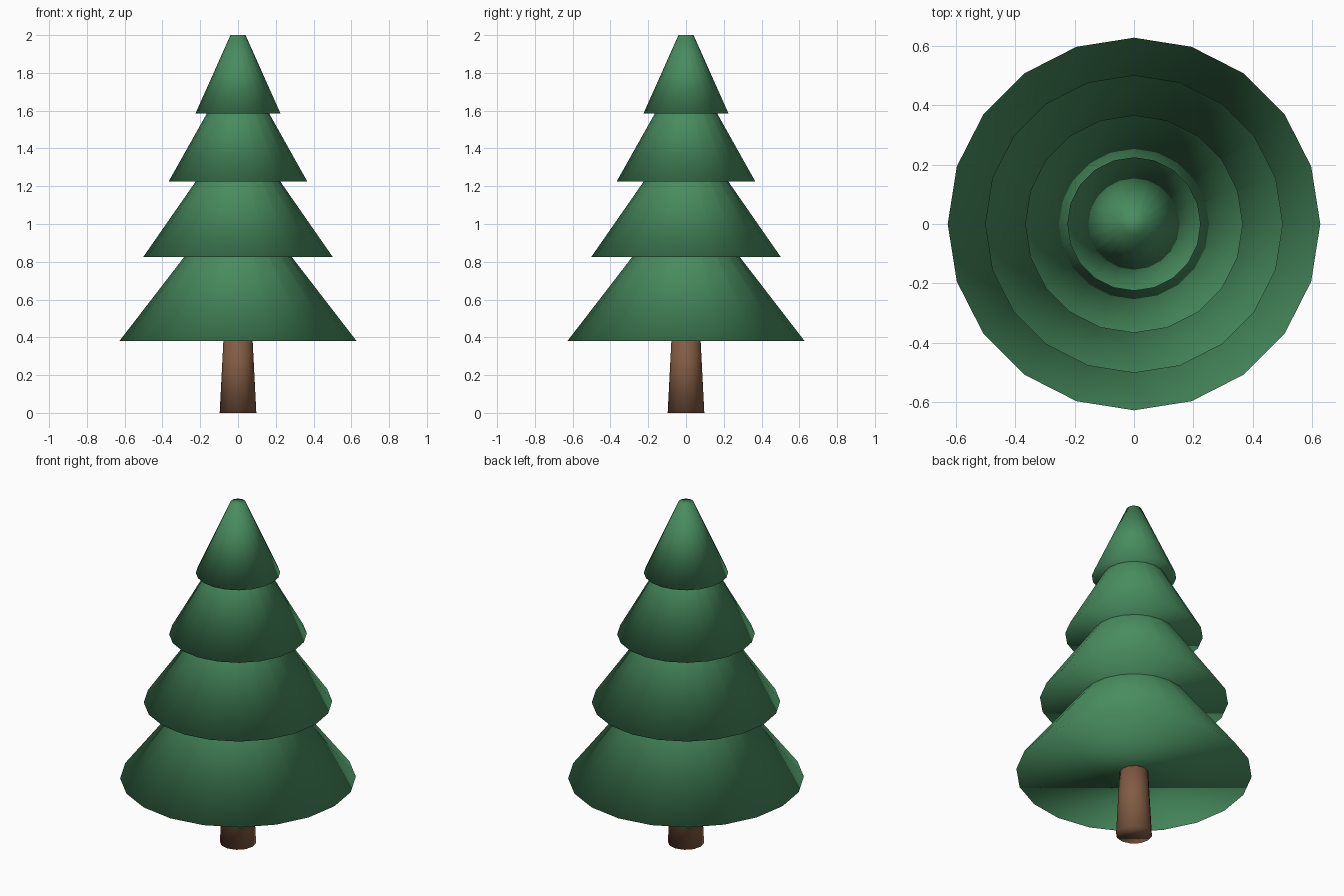
import bpy

if "Cube" in bpy.data.objects:
    bpy.data.objects.remove(bpy.data.objects["Cube"])


def make_material(name, color):
    mat = bpy.data.materials.new(name)
    mat.diffuse_color = (*color, 1.0)
    mat.use_nodes = True
    mat.node_tree.nodes["Principled BSDF"].inputs["Base Color"].default_value = mat.diffuse_color
    return mat


GREEN = make_material("needle_green", (0.064, 0.262, 0.113))
BROWN = make_material("bark_brown", (0.220, 0.105, 0.056))


def cone(name, z_low, z_high, r_low, r_high, sides, mat):
    """Capped tapered cone, fully smooth shaded."""
    bpy.ops.mesh.primitive_cone_add(
        vertices=sides, radius1=r_low, radius2=r_high, depth=z_high - z_low,
        location=(0, 0, (z_low + z_high) / 2))
    obj = bpy.context.object
    obj.name = name
    obj.data.materials.append(mat)
    bpy.ops.object.shade_smooth()
    return obj


# Tapered trunk, its top just inside the lowest tier
cone("trunk", 0.0, 0.45, 0.097, 0.074, 12, BROWN)

# Foliage tiers, each reaching up inside the next: base z, top z, base r, top r
tiers = [
    (0.38, 1.13, 0.628, 0.05),
    (0.825, 1.475, 0.502, 0.05),
    (1.225, 1.79, 0.367, 0.05),
    (1.585, 2.0, 0.225, 0.04),
]
for i, (z0, z1, r0, r1) in enumerate(tiers, 1):
    cone(f"foliage_tier_{i}", z0, z1, r0, r1, 20, GREEN)
